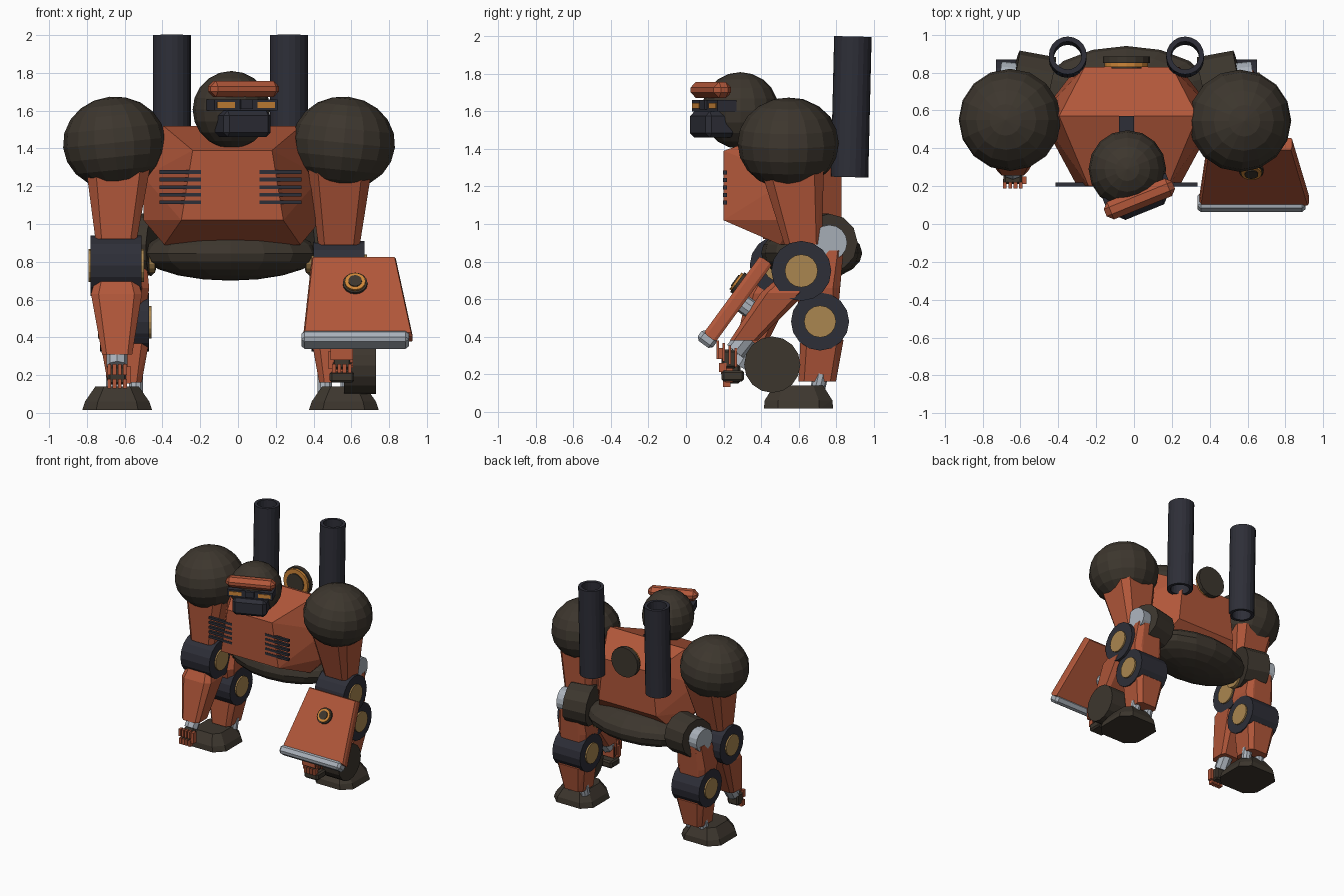
import bpy, bmesh, math
from mathutils import Vector, Matrix

if "Cube" in bpy.data.objects:
    bpy.data.objects.remove(bpy.data.objects["Cube"])


def material(name, r, g, b):
    m = bpy.data.materials.new(name)
    m.use_nodes = True
    m.diffuse_color = (r, g, b, 1)
    m.node_tree.nodes["Principled BSDF"].inputs["Base Color"].default_value = (r, g, b, 1)
    return m


RUST = material("rust orange", .44, .095, .042)
BROWN = material("dark brown", .046, .037, .027)
SLATE = material("dark slate", .027, .028, .039)
GOLD = material("dull gold", .40, .24, .08)
STEEL = material("light steel", .40, .44, .49)
AMBER = material("amber", .62, .24, .04)

MID = -.04  # body centre line


def finish(name, bm, mat):
    bmesh.ops.recalc_face_normals(bm, faces=bm.faces)
    me = bpy.data.meshes.new(name)
    bm.to_mesh(me)
    bm.free()
    me.materials.append(mat)
    ob = bpy.data.objects.new(name, me)
    bpy.context.collection.objects.link(ob)
    return ob


def hull(name, pts, mat):
    bm = bmesh.new()
    for p in pts:
        bm.verts.new(p)
    bmesh.ops.convex_hull(bm, input=bm.verts)
    bmesh.ops.dissolve_limit(bm, angle_limit=.02, verts=bm.verts, edges=bm.edges)
    return finish(name, bm, mat)


def cylinder(name, a, b, r, mat, r2=None, seg=16, caps=True):
    a, b = Vector(a), Vector(b)
    d = b - a
    place = Matrix.Translation((a + b) / 2) @ d.to_track_quat('Z', 'Y').to_matrix().to_4x4()
    bm = bmesh.new()
    bmesh.ops.create_cone(bm, cap_ends=caps, segments=seg, radius1=r,
                          radius2=r if r2 is None else r2, depth=d.length, matrix=place)
    return finish(name, bm, mat)


def ball(name, c, radii, mat, seg=16, rings=10, tilt=0):
    bm = bmesh.new()
    place = Matrix.LocRotScale(Vector(c), Matrix.Rotation(tilt, 3, 'Y'), Vector(radii))
    bmesh.ops.create_uvsphere(bm, u_segments=seg, v_segments=rings, radius=1, matrix=place)
    return finish(name, bm, mat)


def box(name, c, size, mat, frame=Matrix(), bevel=0):
    bm = bmesh.new()
    bmesh.ops.create_cube(bm, size=1, matrix=frame @ Matrix.LocRotScale(Vector(c), None, Vector(size)))
    ob = finish(name, bm, mat)
    if bevel:
        mod = ob.modifiers.new("bevel", 'BEVEL')
        mod.width = bevel
    return ob


def limb(name, sections, mat, cut=.3):
    # chamfered rectangular sections: (centre, half width, half depth)
    pts = []
    for (x, y, z), w, d in sections:
        for sx in (-1, 1):
            for sy in (-1, 1):
                pts.append((x + sx * w, y + sy * d * (1 - cut), z))
                pts.append((x + sx * w * (1 - cut), y + sy * d, z))
    return hull(name, pts, mat)


def joint(name, c, half, r):
    # sideways drum with a gold cap at each end
    x, y, z = c
    cylinder(name + "_drum", (x - half, y, z), (x + half, y, z), r, SLATE)
    cylinder(name + "_cap", (x - half - .012, y, z), (x + half + .012, y, z), r * .55, GOLD)


# Torso
torso = []
for s in (-1, 1):
    for x, y, z in ((.21, .2, 1.39), (.27, .2, 1.02), (.365, .57, 1.52), (.47, .57, 1.25),
                    (.47, .57, 1.02), (.36, .5, .89), (.23, .83, 1.38), (.27, .83, 1.02), (.34, .72, .89)):
        torso.append((MID + .01 + s * x, y, z))
hull("torso", torso, RUST)
ball("pelvis", (MID, .67, .845), (.47, .27, .145), BROWN)
cylinder("back_hatch", (MID, .85, 1.43), (MID, .885, 1.43), .125, BROWN)
cylinder("back_hatch_ring", (MID, .83, 1.43), (MID, .85, 1.43), .115, AMBER)
cylinder("back_hatch_core", (MID, .822, 1.43), (MID, .83, 1.43), .08, BROWN)
box("neck_bar", (MID, .43, 1.49), (.08, .28, .1), SLATE)

for s, side in ((-1, "right"), (1, "left")):
    # Chest vents
    for i in range(5):
        box(f"{side}_vent_{i}", (MID + s * .265, .208, 1.115 + i * .04), (.22, .022, .02), SLATE)
    # Back cannons
    x = MID + s * .31
    tube = cylinder(f"{side}_cannon", (x, .872, 1.25), (x, .89, 2), .1, SLATE, seg=20, caps=False)
    wall = tube.modifiers.new("wall", 'SOLIDIFY')
    wall.thickness, wall.offset = .026, -1
    # Hips
    x = MID + s * .56
    cylinder(f"{side}_hip", (MID + s * .41, .72, .89), (MID + s * .6, .765, .9), .165, BROWN, r2=.155, seg=12)
    cylinder(f"{side}_hip_axle", (MID + s * .58, .755, .9), (MID + s * .67, .765, .9), .095, STEEL)
    cylinder(f"{side}_hip_cap", (MID + s * .40, .66, .82), (MID + s * .43, .66, .82), .08, GOLD)
    # Legs
    limb(f"{side}_thigh", (((x, .74, .86), .11, .1), ((x, .70, .66), .13, .12), ((x, .71, .52), .11, .1)), RUST)
    joint(f"{side}_knee", (x, .715, .48), .13, .155)
    limb(f"{side}_shin", (((x, .71, .42), .11, .09), ((x, .725, .38), .13, .115), ((x, .70, .16), .09, .1)), RUST)
    for k in (-1, 1):
        cylinder(f"{side}_ankle_{k}", (x + k * .06, .72, .2), (x + k * .06, .70, .11), .04, STEEL, seg=10)
    x = MID + s * .6
    limb(f"{side}_foot", (((x, .60, .14), .115, .13), ((x, .60, .06), .17, .18), ((x, .60, .015), .185, .185)), BROWN, .4)

# Head, turned toward its left
turn = Matrix.Translation((-.035, .29, 0)) @ Matrix.Rotation(math.radians(22), 4, 'Z')
ball("head", (-.035, .29, 1.605), (.205, .205, .205), BROWN)
box("brow", (0, -.17, 1.715), (.39, .1, .085), RUST, turn, .03)
box("eye_band", (0, -.15, 1.63), (.36, .11, .06), SLATE, turn)
mask = box("mask", (0, -.16, 1.53), (.27, .17, .14), SLATE, turn, .025)
box("nose_bridge", (0, -.2, 1.635), (.07, .04, .05), SLATE, turn)
for s, side in ((-1, "right"), (1, "left")):
    box(f"{side}_eye", (s * .115, -.207, 1.63), (.1, .008, .03), AMBER, turn)


def arm(side, s, shoulder, elbow, wrist, palm):
    ball(f"{side}_shoulder", shoulder, (.272, .27, .245), BROWN, tilt=s * .1)
    sx, sy, sz = shoulder
    ex, ey, ez = elbow
    wx, wy, wz = wrist
    limb(f"{side}_upper_arm", (((sx - s * .02, sy + .02, 1.3), .17, .17), ((ex, ey + .01, ez + .14), .11, .1)), RUST)
    joint(f"{side}_elbow", elbow, .135, .16)
    # Forearm thickens below the elbow and narrows to the wrist
    e, w = Vector(elbow), Vector(wrist)
    limb(f"{side}_forearm", ((e.lerp(w, .15), .11, .1), (e.lerp(w, .32), .135, .12), (w, .08, .075)), RUST)
    p = Vector(palm)
    cylinder(f"{side}_wrist", e.lerp(w, .95), w.lerp(p, .6), .055, STEEL, seg=8)
    box(f"{side}_palm", p, (.1, .08, .1), BROWN, bevel=.012)
    for i in range(4):
        f = p + Vector(((i - 1.5) * .028, -.045, 0))
        box(f"{side}_finger_{i}", f + Vector((0, 0, .03)), (.02, .035, .06), RUST)
        box(f"{side}_fingertip_{i}", f + Vector((0, .012, -.045)), (.02, .04, .05), RUST)
    box(f"{side}_thumb", p + Vector((s * -.06, -.02, 0)), (.025, .04, .09), RUST)


arm("right", -1, (-.655, .55, 1.43), (-.645, .5, .78), (-.64, .33, .31), (-.64, .25, .2))
arm("left", 1, (.56, .545, 1.43), (.535, .615, .75), (.55, .31, .38), (.55, .23, .28))
box("left_knuckle_guard", (.55, .25, .19), (.13, .12, .06), BROWN, bevel=.012)
for i in range(4):
    box(f"left_grip_bar_{i}", (.55, .17 + i * .032, .33 - i * .014), (.12, .014, .1), RUST)

# Forearm drum
cylinder("forearm_drum", (.56, .46, .25), (.73, .46, .25), .15, BROWN)

# Shield: local x across, local y up the slab, local z out of its front
up = Vector((0, .3, .41)).normalized()
out = Vector((0, -up.z, up.y))
frame = Matrix((Vector((1, 0, 0)), up, out)).transposed().to_4x4()
frame.translation = (.63, .27, .60)
corners = ((-.24, .26), (.205, .26), (.295, -.25), (-.285, -.25))
slab = []
for u, v in corners:
    slab += [frame @ Vector((u * .97, v * .97, .035)), frame @ Vector((u, v, .015)),
             frame @ Vector((u, v, -.03)), frame @ Vector((u * .97, v * .97, -.045))]
hull("shield", slab, RUST)
box("shield_edge", (-.01, -.265, 0), (.57, .07, .1), STEEL, frame, .018)
for name, r, top, mat in (("collar", .065, .05, BROWN), ("ring", .055, .062, AMBER), ("centre", .036, .068, BROWN)):
    cylinder("shield_boss_" + name, frame @ Vector((-.01, .075, .02)), frame @ Vector((-.01, .075, top)), r, mat)
cylinder("shield_mount", frame @ Vector((-.05, 0, -.15)), frame @ Vector((-.05, 0, -.03)), .05, STEEL, seg=10)
